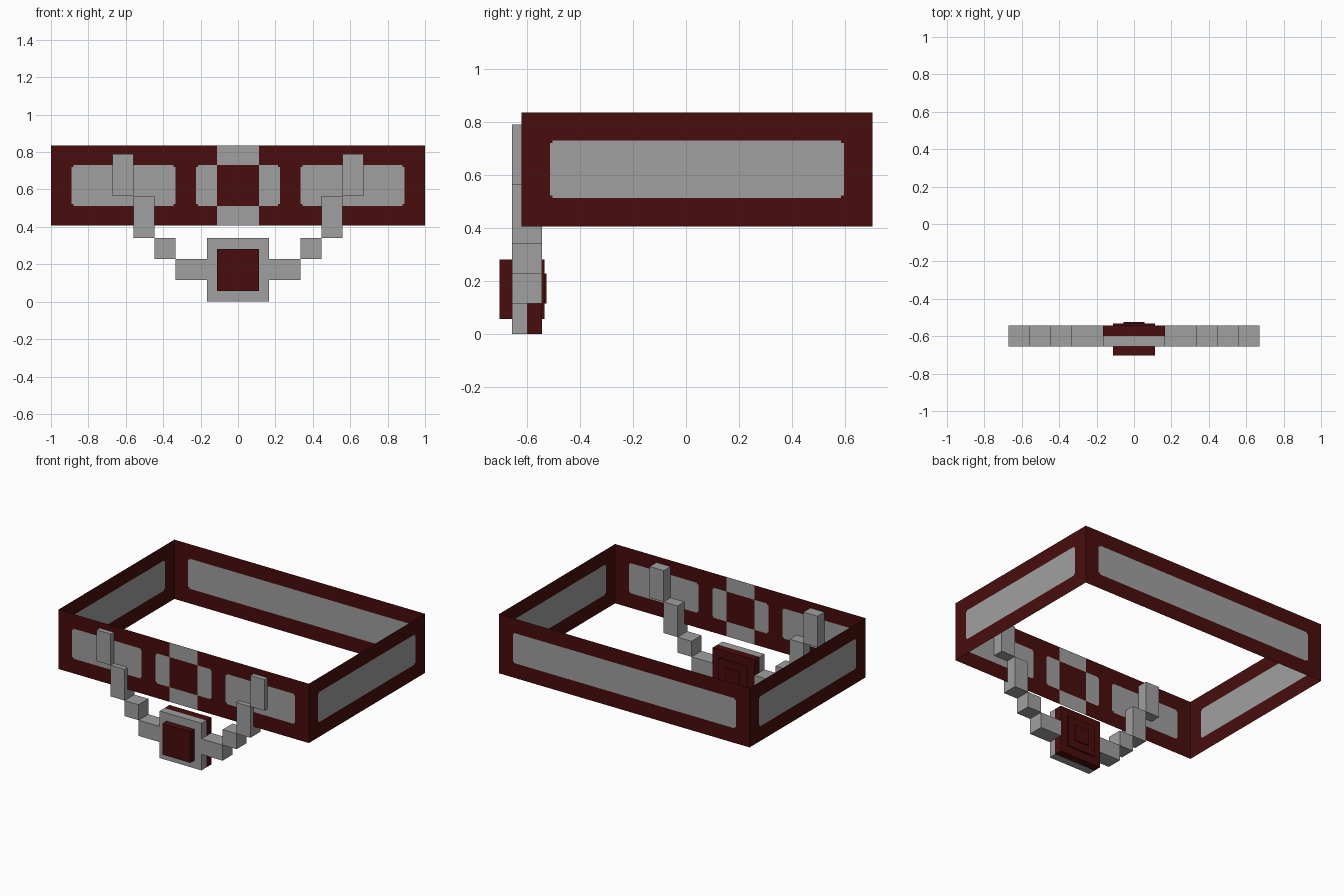
import bpy
import bmesh

if "Cube" in bpy.data.objects:
    bpy.data.objects.remove(bpy.data.objects["Cube"])


def material(name, rgb):
    m = bpy.data.materials.new(name)
    m.diffuse_color = (*rgb, 1)
    m.use_nodes = True
    m.node_tree.nodes["Principled BSDF"].inputs["Base Color"].default_value = m.diffuse_color
    return m


RED = material("dark red", (0.065, 0.004, 0.004))
GREY = material("grey", (0.35, 0.35, 0.35))
Z0, Z1, Z2, Z3 = 0.407, 0.513, 0.73, 0.835   # band heights
NOTCH = 0.01                                # clipped panel corners


def finish(name, bm, mats):
    me = bpy.data.meshes.new(name)
    bm.to_mesh(me)
    bm.free()
    for m in mats:
        me.materials.append(m)
    ob = bpy.data.objects.new(name, me)
    bpy.context.collection.objects.link(ob)
    return ob


def box(name, x, y, z, mat):
    bm = bmesh.new()
    bmesh.ops.create_cube(bm, size=1)
    for v in bm.verts:
        v.co = [r[0] if c < 0 else r[1] for r, c in zip((x, y, z), v.co)]
    return finish(name, bm, [mat])


def panel(name, us, is_grey, place, flip=False):
    """Thin sheet split on a grid; cells are coloured by a rule."""
    zs = [Z0, Z1, Z1 + NOTCH, Z2 - NOTCH, Z2, Z3]
    bm = bmesh.new()
    grid = [[bm.verts.new(place(u, z)) for z in zs] for u in us]
    for i in range(len(us) - 1):
        for j in range(len(zs) - 1):
            quad = [grid[i][j], grid[i + 1][j], grid[i + 1][j + 1], grid[i][j + 1]]
            f = bm.faces.new(quad[::-1] if flip else quad)
            u, z = (us[i] + us[i + 1]) / 2, (zs[j] + zs[j + 1]) / 2
            f.material_index = int(is_grey(u, z))
    return finish(name, bm, [RED, GREY])


def inset(u, z, lo, hi):
    """Inside a rectangle with its four corners clipped."""
    if not (lo < u < hi and Z1 < z < Z2):
        return False
    return not (min(u - lo, hi - u) < NOTCH and min(z - Z1, Z2 - z) < NOTCH)


# Belt front: two long insets, a buckle with a dark centre
def front_grey(u, z):
    u = abs(u)
    if u < 0.112:
        return z < Z1 or z > Z2
    return inset(u, z, 0.335, 0.89) or inset(u, z, 0.0, 0.224)


half = [0.112, 0.224 - NOTCH, 0.224, 0.335, 0.335 + NOTCH, 0.89 - NOTCH, 0.89, 1]
panel("belt_front", [-u for u in half[::-1]] + half, front_grey,
      lambda u, z: (u, -0.62, z))

# Belt back and sides: one long inset each
panel("belt_back", [-1, -0.89, -0.89 + NOTCH, 0.89 - NOTCH, 0.89, 1],
      lambda u, z: inset(u, z, -0.89, 0.89), lambda u, z: (u, 0.703, z), True)
side = [-0.62, -0.513, -0.513 + NOTCH, 0.595 - NOTCH, 0.595, 0.703]
for label, s in (("left", -1), ("right", 1)):
    panel("belt_" + label, side, lambda u, z: inset(u, z, -0.513, 0.595),
          lambda u, z, s=s: (s, u, z), s < 0)

# Chain links stepping up from the pendant on both sides
links = [(0.167, 0.335, 0.115, 0.228), (0.335, 0.447, 0.228, 0.34),
         (0.447, 0.558, 0.34, 0.565), (0.558, 0.67, 0.565, 0.79)]
for label, s in (("left", -1), ("right", 1)):
    for n, (x0, x1, z0, z1) in enumerate(links, 1):
        box(f"chain_link_{label}_{n}", sorted((s * x0, s * x1)),
            (-0.655, -0.543), (z0, z1), GREY)

# Pendant: grey front plate, dark back plate, raised squares
box("pendant_front_plate", (-0.167, 0.167), (-0.655, -0.6), (0, 0.34), GREY)
box("pendant_back_plate", (-0.167, 0.167), (-0.6, -0.543), (0, 0.34), RED)
box("pendant_gem", (-0.112, 0.112), (-0.703, -0.655), (0.058, 0.282), RED)
box("pendant_back_step", (-0.112, 0.112), (-0.543, -0.533), (0.058, 0.282), RED)
box("pendant_back_stud", (-0.056, 0.056), (-0.533, -0.525), (0.115, 0.228), RED)
